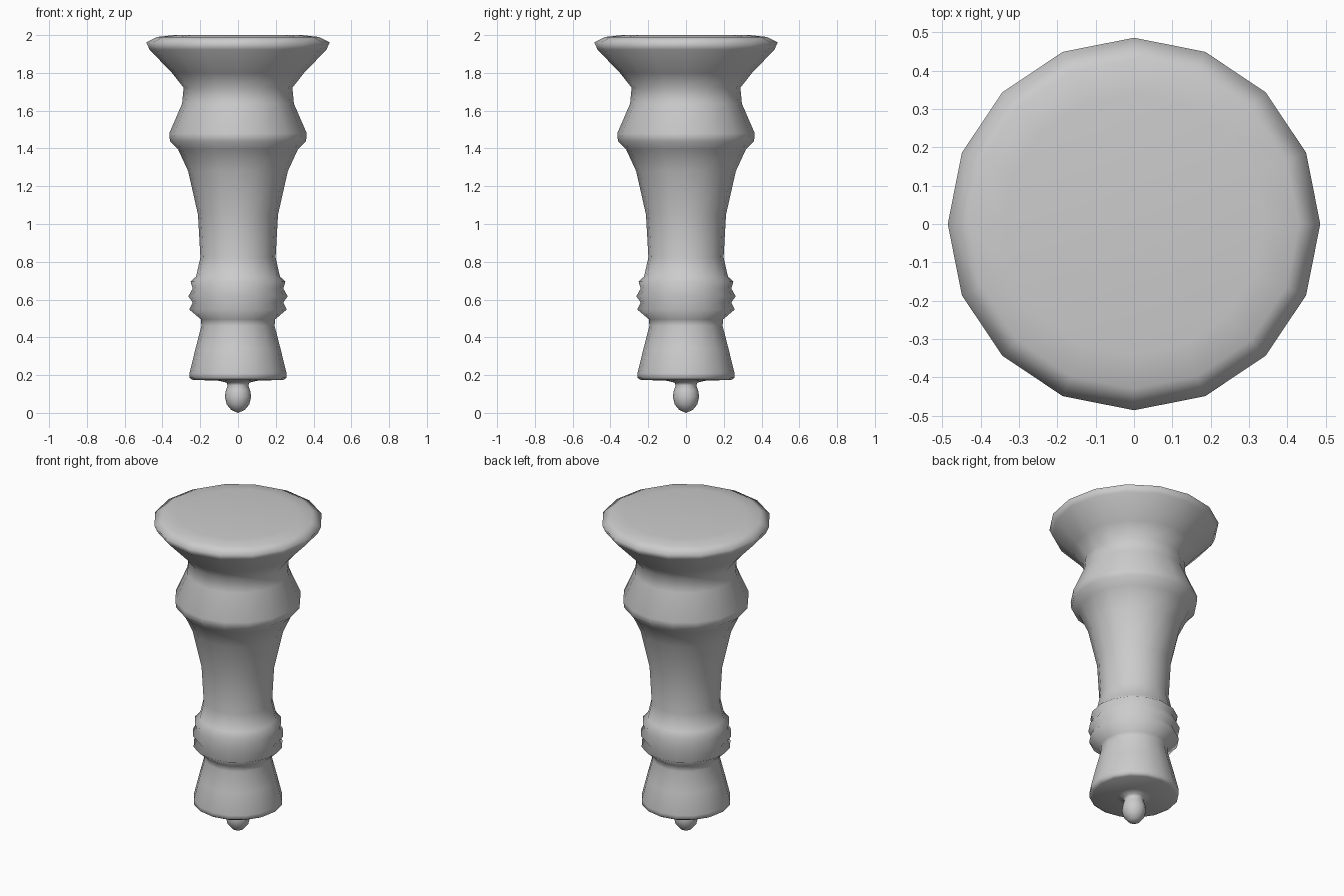
import bpy, math

if "Cube" in bpy.data.objects:
    bpy.data.objects.remove(bpy.data.objects["Cube"])

SIDES = 16


def lathe(name, profile):
    """Revolve (radius, z) points about z; zero radius makes a pole."""
    verts, rings, faces = [], [], []
    for r, z in profile:
        n = 1 if r == 0 else SIDES
        rings.append([len(verts) + i for i in range(n)])
        for i in range(n):
            a = 2 * math.pi * i / SIDES
            verts.append((r * math.cos(a), r * math.sin(a), z))
    for lo, hi in zip(rings, rings[1:]):
        for i in range(SIDES):
            j = (i + 1) % SIDES
            if len(lo) == 1:
                faces.append((lo[0], hi[j], hi[i]))
            elif len(hi) == 1:
                faces.append((lo[i], lo[j], hi[0]))
            else:
                faces.append((lo[i], lo[j], hi[j], hi[i]))
    mesh = bpy.data.meshes.new(name)
    mesh.from_pydata(verts, [], faces)
    mesh.shade_smooth()
    obj = bpy.data.objects.new(name, mesh)
    bpy.context.collection.objects.link(obj)
    return obj


# Round tip ball and its short stem
tip = [(0, 0), (0.035, 0.015), (0.06, 0.045), (0.07, 0.085), (0.064, 0.12),
       (0.055, 0.145), (0.06, 0.16), (0.10, 0.17)]
# Flared foot below the rings
foot = [(0.24, 0.175), (0.257, 0.185), (0.257, 0.21), (0.225, 0.34),
        (0.194, 0.46), (0.196, 0.495)]
# Three stacked rings
rings = [(0.258, 0.547), (0.24, 0.585), (0.263, 0.617), (0.24, 0.658),
         (0.251, 0.695), (0.222, 0.722)]
# Tapered shaft, bulge and flared cap
shaft = [(0.199, 0.823), (0.212, 1.05), (0.264, 1.28), (0.317, 1.395),
         (0.36, 1.437), (0.364, 1.48), (0.296, 1.637), (0.288, 1.722),
         (0.35, 1.80), (0.468, 1.923), (0.486, 1.962), (0.43, 1.99),
         (0.34, 2.0), (0, 2.0)]

lathe("turned_post", tip + foot + rings + shaft)
